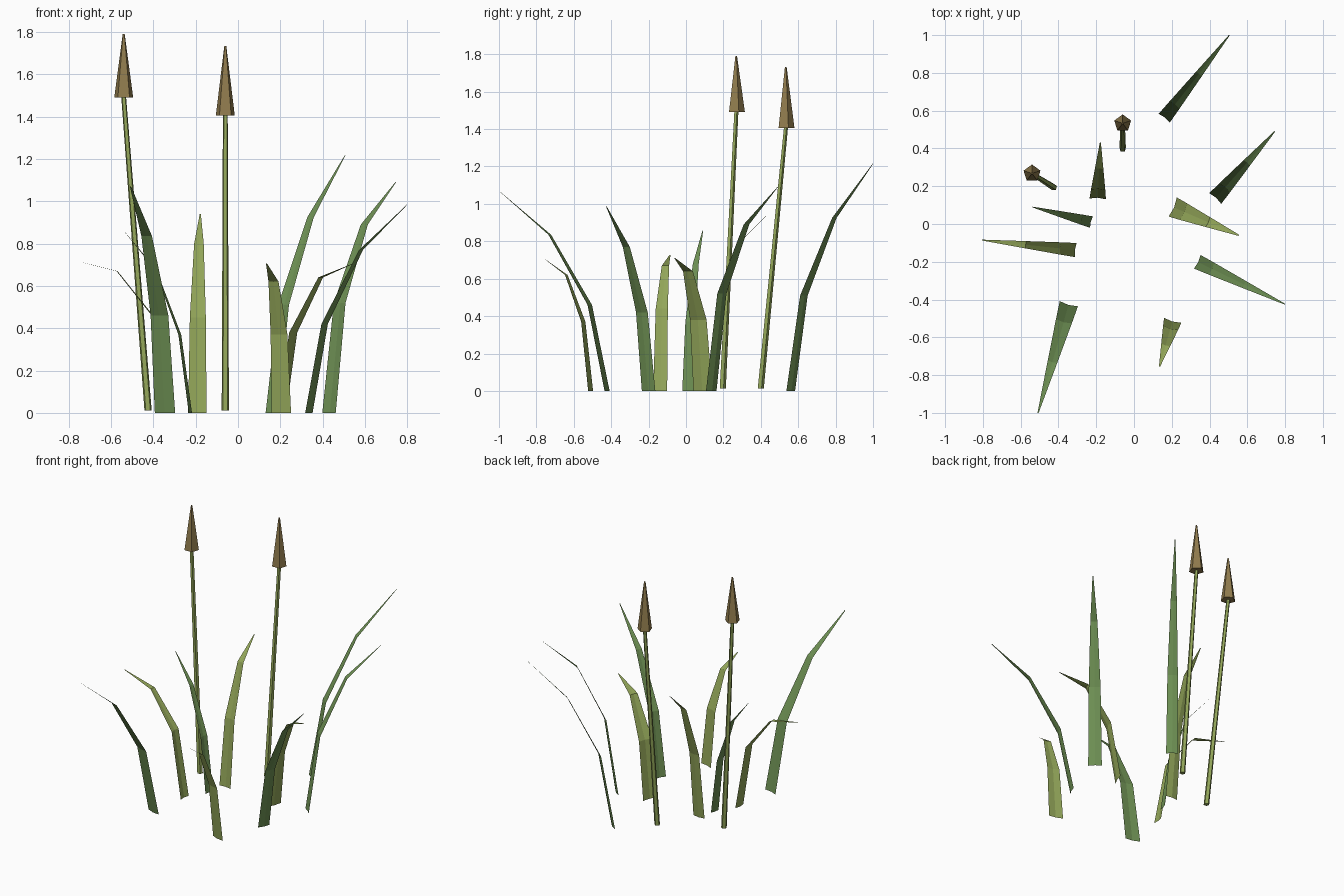
import bpy
import bmesh
from mathutils import Vector

old = bpy.data.objects.get("Cube")
if old:
    bpy.data.objects.remove(old, do_unlink=True)


def make_material(name, rgb):
    mat = bpy.data.materials.new(name)
    mat.use_nodes = True
    color = (*rgb, 1.0)
    mat.diffuse_color = color
    bsdf = mat.node_tree.nodes["Principled BSDF"]
    bsdf.inputs["Base Color"].default_value = color
    bsdf.inputs["Roughness"].default_value = 0.9
    return mat


GREEN = make_material("leaf_green", (0.15, 0.27, 0.085))
YELLOW_GREEN = make_material("yellow_green", (0.29, 0.38, 0.1))
BROWN = make_material("seed_brown", (0.28, 0.2, 0.075))


def finish(name, bm, mat):
    mesh = bpy.data.meshes.new(name)
    bm.to_mesh(mesh)
    bm.free()
    mesh.materials.append(mat)
    obj = bpy.data.objects.new(name, mesh)
    bpy.context.collection.objects.link(obj)
    return obj


def blade(name, base, tip, heights, width, mat):
    """Folded strip that bends outward from base to tip."""
    bm = bmesh.new()
    start, end = Vector((*base, 0)), Vector((*tip, 0))
    lean = (end - start).normalized()
    side = Vector((-lean.y, lean.x, 0))
    rows = []
    for reach, height, taper in zip((0, 0.16, 0.53, 1), (0, *heights), (1, 0.87, 0.52, 0.06)):
        center = start.lerp(end, reach) + Vector((0, 0, height))
        half = side * width * taper / 2
        fold = lean * width * taper * 0.07
        rows.append([bm.verts.new(p) for p in (center - half, center + fold, center + half)])
    for low, high in zip(rows, rows[1:]):
        for i in range(2):
            bm.faces.new((low[i], high[i], high[i + 1], low[i + 1]))
    return finish(name, bm, mat)


def tapered_rod(name, bottom, top, r1, r2, mat):
    """Five-sided prism between two points, with level ends."""
    bm = bmesh.new()
    bmesh.ops.create_cone(bm, cap_ends=True, segments=5, radius1=r1, radius2=r2, depth=1)
    # Put one corner toward the back
    back = max((v.co for v in bm.verts), key=lambda c: c.xy.length).xy.to_3d()
    turn = back.rotation_difference(Vector((0, 1, 0)))
    bottom, top = Vector(bottom), Vector(top)
    for v in bm.verts:
        flat = turn @ v.co.xy.to_3d()
        v.co = flat + bottom.lerp(top, v.co.z + 0.5)
    return finish(name, bm, mat)


# Leaves: base, tip, heights of the two bends and the tip, width
blade("back_left_leaf", (0.16, 0.56), (0.505, 1.0), (0.51, 0.925, 1.215), 0.075, GREEN)
blade("left_leaf", (0.43, 0.135), (0.745, 0.49), (0.52, 0.89, 1.09), 0.085, GREEN)
blade("inner_left_leaf", (0.205, 0.09), (0.555, -0.06), (0.38, 0.64, 0.71), 0.11, YELLOW_GREEN)
blade("front_left_leaf", (0.335, -0.2), (0.8, -0.425), (0.42, 0.77, 0.985), 0.08, GREEN)
blade("small_front_leaf", (0.205, -0.51), (0.135, -0.755), (0.37, 0.62, 0.705), 0.095, YELLOW_GREEN)
blade("front_right_leaf", (-0.345, -0.422), (-0.508, -1.0), (0.46, 0.835, 1.07), 0.1, GREEN)
blade("right_leaf", (-0.308, -0.138), (-0.805, -0.085), (0.44, 0.67, 0.728), 0.075, YELLOW_GREEN)
blade("inner_right_leaf", (-0.225, 0.01), (-0.538, 0.09), (0.37, 0.68, 0.858), 0.062, GREEN)
blade("back_leaf", (-0.192, 0.133), (-0.178, 0.432), (0.45, 0.8, 0.94), 0.087, YELLOW_GREEN)

# Reeds: a leaning stem with an upright seed head
for label, foot, neck, head_height in (
    ("right", (-0.425, 0.195, 0.012), (-0.54, 0.268, 1.49), 0.3),
    ("middle", (-0.06, 0.398, 0.012), (-0.06, 0.533, 1.405), 0.328),
):
    tapered_rod(label + "_reed_stem", foot, neck, 0.018, 0.012, YELLOW_GREEN)
    apex = Vector(neck) + Vector((0, 0, head_height))
    tapered_rod(label + "_seed_head", neck, apex, 0.047, 0.005, BROWN)
